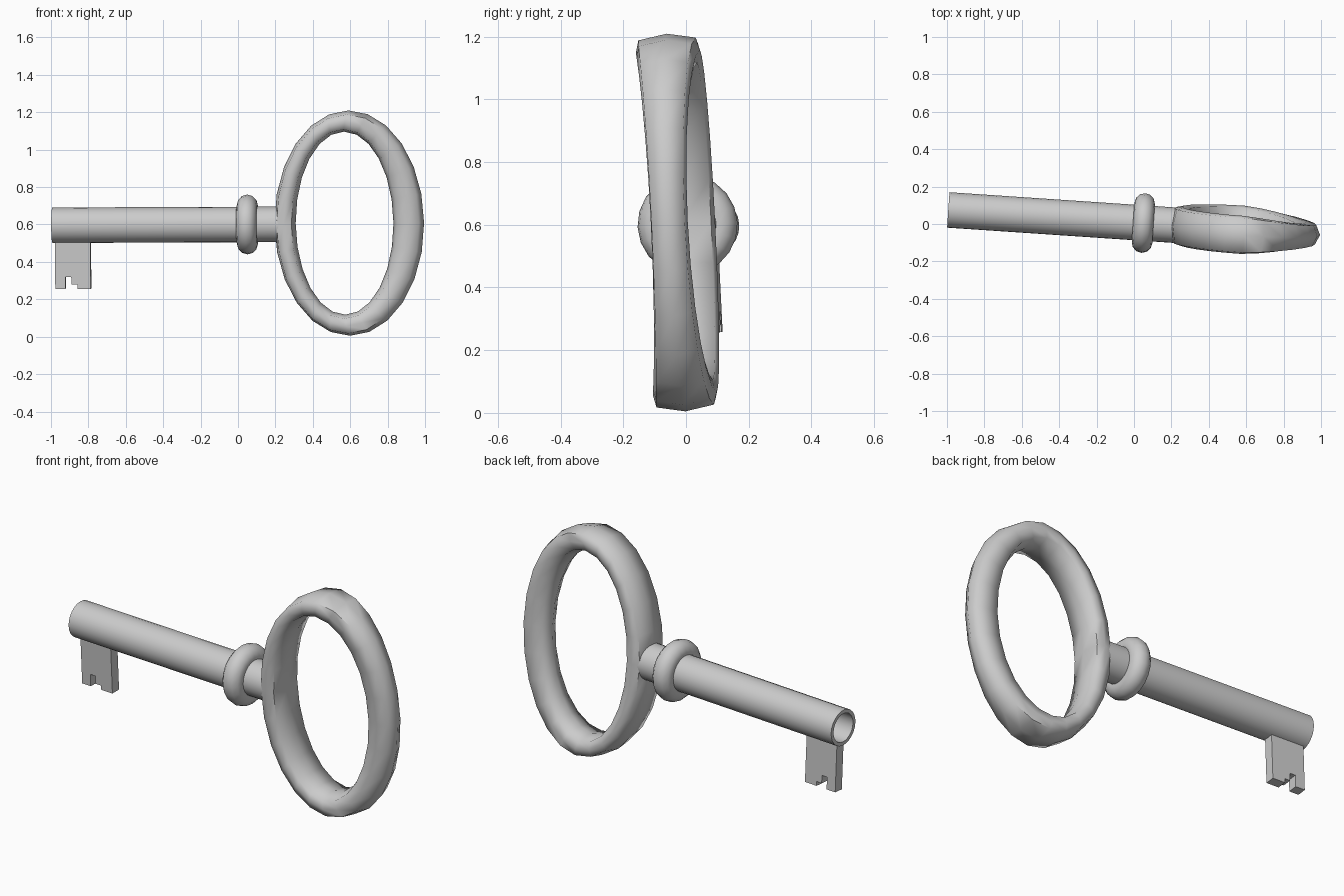
import bpy
from math import sin, cos, pi, radians
from mathutils import Matrix

if "Cube" in bpy.data.objects:
    bpy.data.objects.remove(bpy.data.objects["Cube"])

# Shared slight tilt of the whole key; local origin is the collar centre
TILT = (Matrix.Translation((0.05, 0.005, 0.6)) @ Matrix.Rotation(-0.067, 4, 'Z')
        @ Matrix.Rotation(0.05, 4, 'X') @ Matrix.Rotation(-0.004, 4, 'Y'))


def make(name, verts, faces, angle=None):
    me = bpy.data.meshes.new(name)
    me.from_pydata([TILT @ Matrix.Translation(v).to_translation() for v in verts], [], faces)
    me.update()
    ob = bpy.data.objects.new(name, me)
    bpy.context.collection.objects.link(ob)
    bpy.ops.object.select_all(action='DESELECT')
    ob.select_set(True)
    bpy.context.view_layer.objects.active = ob
    bpy.ops.object.mode_set(mode='EDIT')
    bpy.ops.mesh.select_all(action='SELECT')
    bpy.ops.mesh.normals_make_consistent(inside=False)
    bpy.ops.object.mode_set(mode='OBJECT')
    if angle:
        bpy.ops.object.shade_smooth_by_angle(angle=radians(angle))
    return ob


def grid_faces(rows, n, closed):
    last = rows if closed else rows - 1
    return [(i * n + j, i * n + (j + 1) % n,
             (i + 1) % rows * n + (j + 1) % n, (i + 1) % rows * n + j)
            for i in range(last) for j in range(n)]


def lathe(name, profile, n, closed):
    """Revolve (x, radius) points about the key axis."""
    verts = [(x, r * cos(2 * pi * j / n), r * sin(2 * pi * j / n))
             for x, r in profile for j in range(n)]
    faces = grid_faces(len(profile), n, closed)
    if not closed:
        faces += [tuple(range(n)), tuple(range(len(verts) - n, len(verts)))]
    return make(name, verts, faces, 40)


# Hollow-ended shaft
lathe("shaft", [(-0.75, 0.076), (-1.045, 0.076), (-1.045, 0.095), (0.19, 0.095)], 24, False)

# Rounded collar
lathe("collar", [(0.055 * cos(a), 0.105 + 0.055 * sin(a))
                 for a in (2 * pi * k / 12 for k in range(12))], 20, True)

# Oval bow: section spans an outer and an offset inner ellipse
section = [(1, 0), (.7, .9), (0, 1), (-.7, .9), (-1, 0), (-.7, -.9), (0, -1), (.7, -.9)]
segs = 24
verts = []
for i in range(segs):
    t = 2 * pi * i / segs
    ox, oz = 0.546 + 0.401 * cos(t), 0.005 + 0.603 * sin(t)
    ix, iz = 0.521 + 0.262 * cos(t), 0.005 + 0.49 * sin(t)
    half_y = 0.102 - 0.043 * max(0, cos(t)) ** 1.3
    for u, v in section:
        verts.append(((ox + ix) / 2 + u * (ox - ix) / 2, v * half_y,
                      (oz + iz) / 2 + u * (oz - iz) / 2))
make("bow", verts, grid_faces(segs, len(section), True), 65)

# Notched bit
outline = [(-1.03, -0.07), (-1.03, -0.34), (-0.976, -0.34), (-0.976, -0.275),
           (-0.944, -0.275), (-0.944, -0.317), (-0.912, -0.317), (-0.912, -0.34),
           (-0.84, -0.34), (-0.84, -0.085)]
n = len(outline)
verts = [(x, y, z) for y in (-0.026, 0.026) for x, z in outline]
# Bit stops inside the shaft wall so the bore stays clear
verts = [(x, y, -0.08 if z > -0.1 else z) for x, y, z in verts]
faces = [tuple(range(n)), tuple(range(n, 2 * n))]
faces += [(j, (j + 1) % n, n + (j + 1) % n, n + j) for j in range(n)]
make("bit", verts, faces)
